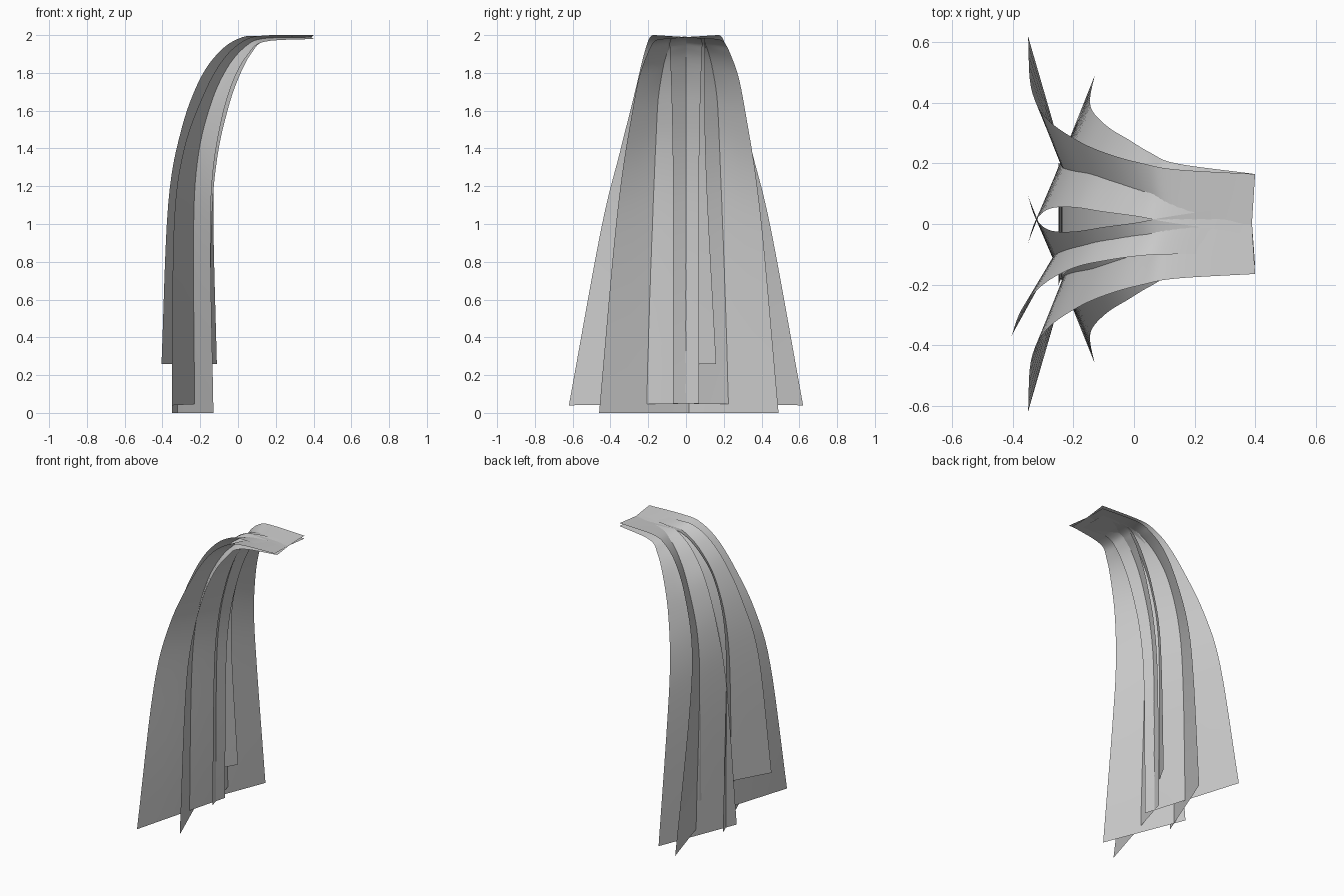
import bpy
from mathutils import Vector

cube = bpy.data.objects.get("Cube")
if cube:
    bpy.data.objects.remove(cube, do_unlink=True)

water = bpy.data.materials.new("water_grey")
water.use_nodes = True
GREY = (0.6, 0.6, 0.6, 1)
water.diffuse_color = GREY
water.node_tree.nodes["Principled BSDF"].inputs["Base Color"].default_value = GREY


def smooth_path(points, steps=6):
    """Catmull-Rom curve through the points."""
    p = [Vector(q) for q in points]
    p = [2 * p[0] - p[1]] + p + [2 * p[-1] - p[-2]]
    path = []
    for a, b, c, d in zip(p, p[1:], p[2:], p[3:]):
        for i in range(steps):
            t = i / steps
            path.append(0.5 * (2 * b + (c - a) * t + (2 * a - 5 * b + 4 * c - d) * t ** 2
                               + (3 * b - a - 3 * c + d) * t ** 3))
    return path + [p[-2]]


def sheet(name, outer, inner, side=1, shift=0.0, columns=4):
    """Ruled sheet of falling water between two edge curves."""
    verts, faces = [], []
    for a, b in zip(smooth_path(outer), smooth_path(inner)):
        for i in range(columns + 1):
            v = a.lerp(b, i / columns)
            verts.append((v.x, side * v.y + shift, v.z))
    w = columns + 1
    for r in range(len(verts) // w - 1):
        for c in range(columns):
            k = r * w + c
            faces.append((k, k + 1, k + w + 1, k + w)[::side])
    mesh = bpy.data.meshes.new(name)
    mesh.from_pydata(verts, [], faces)
    mesh.materials.append(water)
    mesh.polygons.foreach_set("use_smooth", [True] * len(faces))
    obj = bpy.data.objects.new(name, mesh)
    bpy.context.collection.objects.link(obj)


# Edge curves run from the lip down to the foot
wide_outer = [(.40, .165, 2.0), (.14, .18, 1.998), (.03, .20, 1.97), (-.08, .23, 1.87),
              (-.185, .275, 1.68), (-.29, .35, 1.38), (-.34, .45, .97), (-.35, .62, .04)]
wide_inner = [(.385, -.07, 1.985), (.15, -.085, 1.97), (.075, -.085, 1.91), (.01, -.08, 1.79),
              (-.05, -.075, 1.62), (-.11, -.07, 1.35), (-.14, -.068, .97), (-.15, -.07, .05)]
cross_outer = [(.40, .15, 1.98), (.14, .185, 1.965), (.055, .22, 1.90), (-.02, .265, 1.77),
               (-.085, .305, 1.56), (-.135, .355, 1.25), (-.145, .40, .85), (-.13, .475, 0)]
cross_inner = [(.385, -.05, 1.99), (.12, -.01, 1.99), (.01, .01, 1.96), (-.10, .025, 1.86),
               (-.20, .04, 1.69), (-.28, .035, 1.40), (-.325, -.005, .97), (-.35, -.077, 0)]
middle_outer = [(.34, -.10, 1.99), (.12, -.10, 1.995), (.02, -.105, 1.988), (-.09, -.12, 1.92),
                (-.20, -.145, 1.77), (-.30, -.20, 1.50), (-.37, -.28, 1.10), (-.405, -.37, .26)]
middle_inner = [(.34, .10, 1.985), (.14, .10, 1.97), (.06, .10, 1.90), (-.01, .10, 1.77),
                (-.07, .10, 1.60), (-.12, .105, 1.35), (-.13, .12, 1.0), (-.112, .16, .26)]
rear_edge = [(.34, .10, 1.98), (.13, .10, 1.975), (.03, .105, 1.93), (-.07, .11, 1.81),
             (-.16, .13, 1.60), (-.225, .16, 1.30), (-.245, .19, .97), (-.25, .21, .24)]

for side, label in ((1, "back"), (-1, "front")):
    sheet("wide_water_sheet_" + label, wide_outer, wide_inner, side)
    sheet("crossing_water_sheet_" + label, cross_outer, cross_inner, side, .015)
sheet("middle_water_sheet", middle_outer, middle_inner)
sheet("enclosed_water_sheet", rear_edge, [(x, -y, z) for x, y, z in rear_edge])
